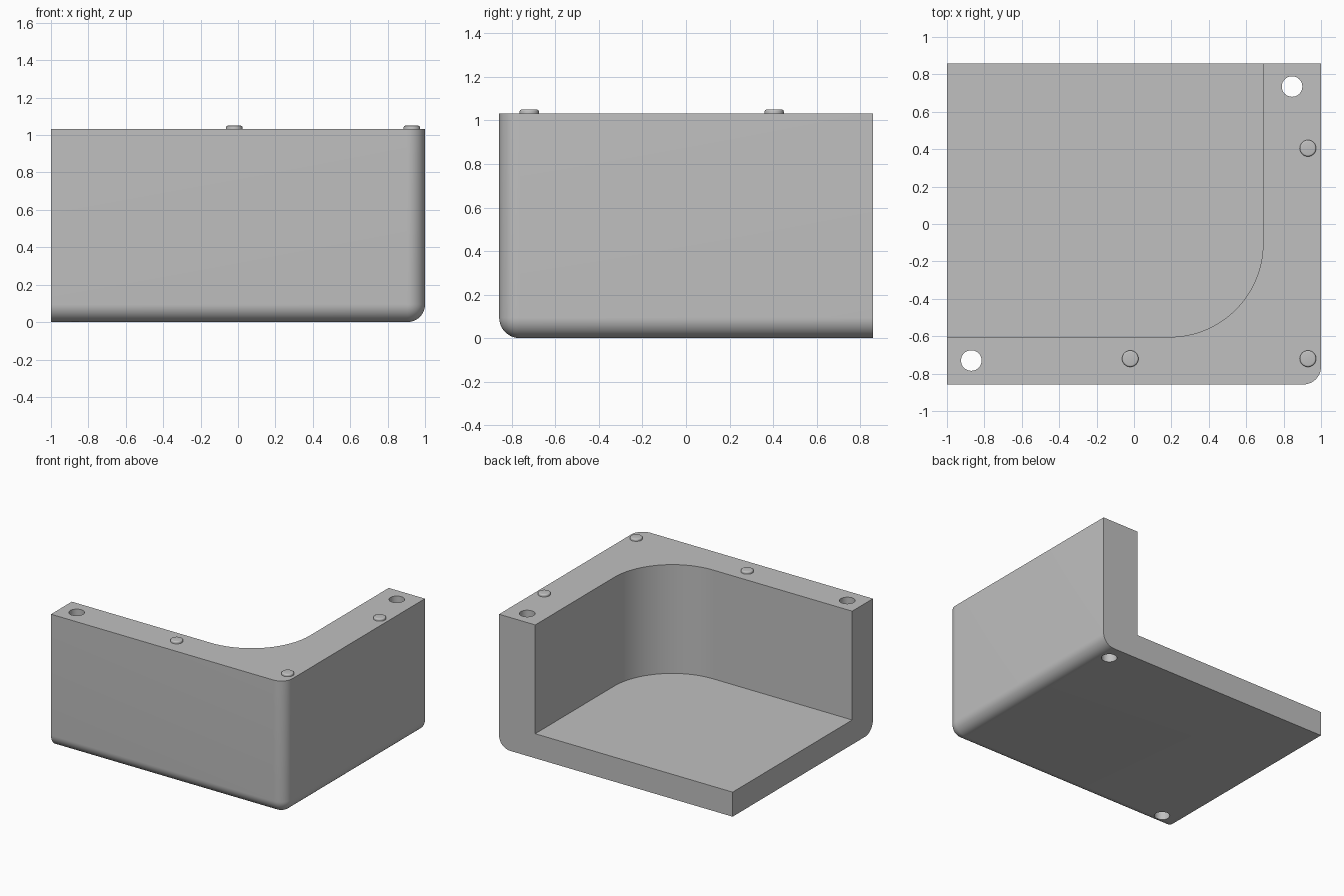
import bpy, bmesh, math
from mathutils import Vector

if "Cube" in bpy.data.objects:
    bpy.data.objects.remove(bpy.data.objects["Cube"], do_unlink=True)

HX, HY, TOP = 1.0, 0.858, 1.032      # half width, half depth, wall height
FLOOR = 0.19                         # floor thickness

grey = bpy.data.materials.new("plain grey")
grey.use_nodes = True
colour = (0.53, 0.53, 0.53, 1)
grey.diffuse_color = colour
grey.node_tree.nodes["Principled BSDF"].inputs["Base Color"].default_value = colour


def add_object(name, bm):
    bmesh.ops.recalc_face_normals(bm, faces=bm.faces[:])
    mesh = bpy.data.meshes.new(name)
    bm.to_mesh(mesh)
    bm.free()
    mesh.materials.append(grey)
    obj = bpy.data.objects.new(name, mesh)
    bpy.context.collection.objects.link(obj)
    return obj


def activate(obj):
    bpy.ops.object.select_all(action='DESELECT')
    obj.select_set(True)
    bpy.context.view_layer.objects.active = obj


def prism(name, outline, z0, z1):
    bm = bmesh.new()
    face = bm.faces.new([bm.verts.new((x, y, z0)) for x, y in outline])
    ext = bmesh.ops.extrude_face_region(bm, geom=[face])
    verts = [g for g in ext["geom"] if isinstance(g, bmesh.types.BMVert)]
    bmesh.ops.translate(bm, verts=verts, vec=(0, 0, z1 - z0))
    return add_object(name, bm)


def arc(cx, cy, r, a0, a1, n):
    return [(cx + r * math.cos(math.radians(a0 + (a1 - a0) * i / n)),
             cy + r * math.sin(math.radians(a0 + (a1 - a0) * i / n))) for i in range(n + 1)]


def cut(obj, cutter):
    cutter.hide_render = True
    mod = obj.modifiers.new("cut", 'BOOLEAN')
    mod.operation = 'DIFFERENCE'
    mod.solver = 'EXACT'
    mod.object = cutter
    activate(obj)
    bpy.ops.object.modifier_apply(modifier=mod.name)
    bpy.data.objects.remove(cutter, do_unlink=True)


# Solid block, rounded along the three edges that meet at the outer bottom corner
bm = bmesh.new()
bmesh.ops.create_cube(bm, size=1)
for v in bm.verts:
    v.co = Vector((v.co.x * 2 * HX, v.co.y * 2 * HY, (v.co.z + 0.5) * TOP))
corner = max(bm.verts, key=lambda v: v.co.x - v.co.y - v.co.z)
bmesh.ops.bevel(bm, geom=list(corner.link_edges), offset=0.095, offset_type='OFFSET',
                segments=12, profile=0.5, affect='EDGES')
body = add_object("corner_shell", bm)

# Inner cavity with a large rounded corner, open at the back and right
cavity = [(-1.3, -0.604)] + arc(0.19, -0.104, 0.5, -90, 0, 32) + [(0.69, 1.2), (-1.3, 1.2)]
cut(body, prism("cavity_cutter", cavity, FLOOR, 1.4))

# Bolt holes right through the wall ends
for x, y in ((0.845, 0.735), (-0.87, -0.73)):
    cut(body, prism("hole_cutter", arc(x, y, 0.055, 0, 348.75, 31), -0.2, 1.4))

activate(body)
bpy.ops.object.shade_smooth_by_angle(angle=math.radians(30))

# Locating pins on the rim, with rounded top edges
PIN_R, ROUND, PIN_TOP = 0.044, 0.009, 1.05
for name, x, y in (("front_pin", -0.02, -0.72), ("corner_pin", 0.93, -0.72),
                   ("side_pin", 0.93, 0.405)):
    pin = prism(name, arc(0, 0, PIN_R, 0, 348.75, 31), TOP - 0.02, PIN_TOP)
    pin.location = (x, y, 0)
    bm = bmesh.new()
    bm.from_mesh(pin.data)
    rim = [e for e in bm.edges if all(v.co.z > PIN_TOP - 0.001 for v in e.verts)]
    bmesh.ops.bevel(bm, geom=rim, offset=ROUND, segments=4, profile=0.5, affect='EDGES')
    bm.to_mesh(pin.data)
    bm.free()
    activate(pin)
    bpy.ops.object.shade_smooth_by_angle(angle=math.radians(30))
